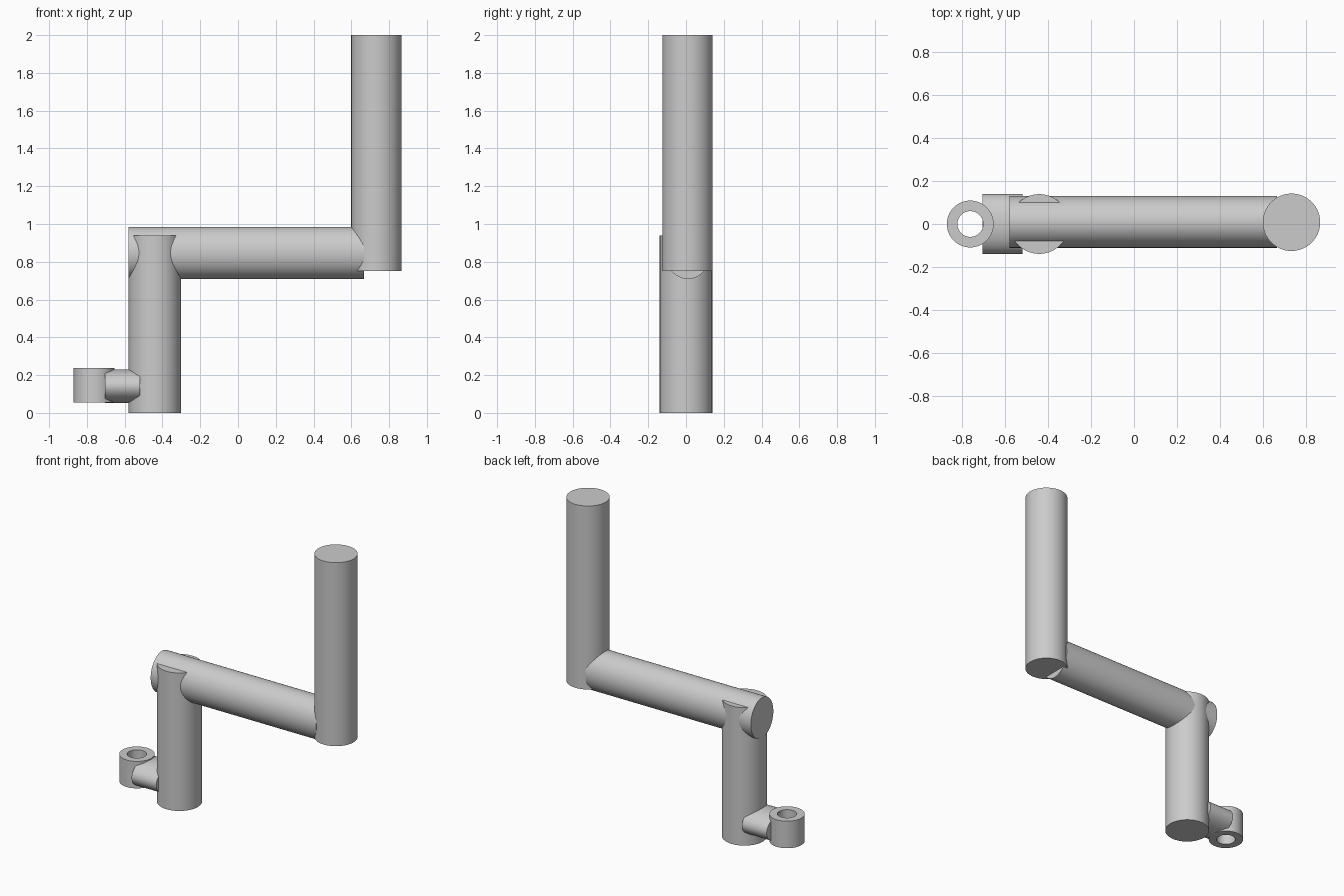
import bpy, bmesh
from math import radians
from mathutils import Matrix, Vector

cube = bpy.data.objects.get("Cube")
if cube:
    bpy.data.objects.remove(cube)

SIDES = 64
grey = bpy.data.materials.new("plain_grey")
grey.use_nodes = True
colour = (0.6, 0.6, 0.6, 1)
grey.diffuse_color = colour
grey.node_tree.nodes["Principled BSDF"].inputs["Base Color"].default_value = colour


def finish(name, bm):
    bmesh.ops.recalc_face_normals(bm, faces=bm.faces)
    mesh = bpy.data.meshes.new(name)
    bm.to_mesh(mesh)
    bm.free()
    mesh.materials.append(grey)
    obj = bpy.data.objects.new(name, mesh)
    bpy.context.collection.objects.link(obj)
    bpy.ops.object.select_all(action='DESELECT')
    obj.select_set(True)
    bpy.context.view_layer.objects.active = obj
    bpy.ops.object.shade_smooth_by_angle(angle=radians(30))
    return obj


def rod(name, centre, size, axis='Z'):
    """Closed cylinder filling a box of the given size."""
    bm = bmesh.new()
    turn = Matrix.Rotation(radians(90), 4, 'Y') if axis == 'X' else Matrix()
    scale = Matrix.Diagonal(Vector(size).to_4d())
    bmesh.ops.create_cone(bm, cap_ends=True, segments=SIDES, radius1=0.5,
                          radius2=0.5, depth=1,
                          matrix=Matrix.Translation(centre) @ scale @ turn)
    return finish(name, bm)


def ring(name, centre, outer, inner, height):
    """Tube spun from a rectangular profile."""
    bm = bmesh.new()
    h = height / 2
    corners = [bm.verts.new((r, 0, z)) for r, z in
               ((inner, -h), (outer, -h), (outer, h), (inner, h))]
    edges = [bm.edges.new((corners[i], corners[(i + 1) % 4])) for i in range(4)]
    bmesh.ops.spin(bm, geom=corners + edges, cent=(0, 0, 0), axis=(0, 0, 1),
                   angle=radians(360), steps=SIDES, use_merge=True)
    bmesh.ops.remove_doubles(bm, verts=bm.verts, dist=1e-5)
    bmesh.ops.translate(bm, verts=bm.verts, vec=centre)
    return finish(name, bm)


# Crank: handle, crossbar and lower post
rod("upper_handle", (0.733, 0.008, 1.375), (0.267, 0.267, 1.25))
rod("crossbar", (0.043, 0.01, 0.847), (1.247, 0.242, 0.276), 'X')
rod("lower_post", (-0.441, 0, 0.47), (0.278, 0.278, 0.94))

# Side eyelet with its flattened connector
rod("eyelet_connector", (-0.612, 0, 0.142), (0.186, 0.278, 0.178), 'X')
ring("eyelet_ring", (-0.762, 0, 0.146), 0.109, 0.06, 0.184)
